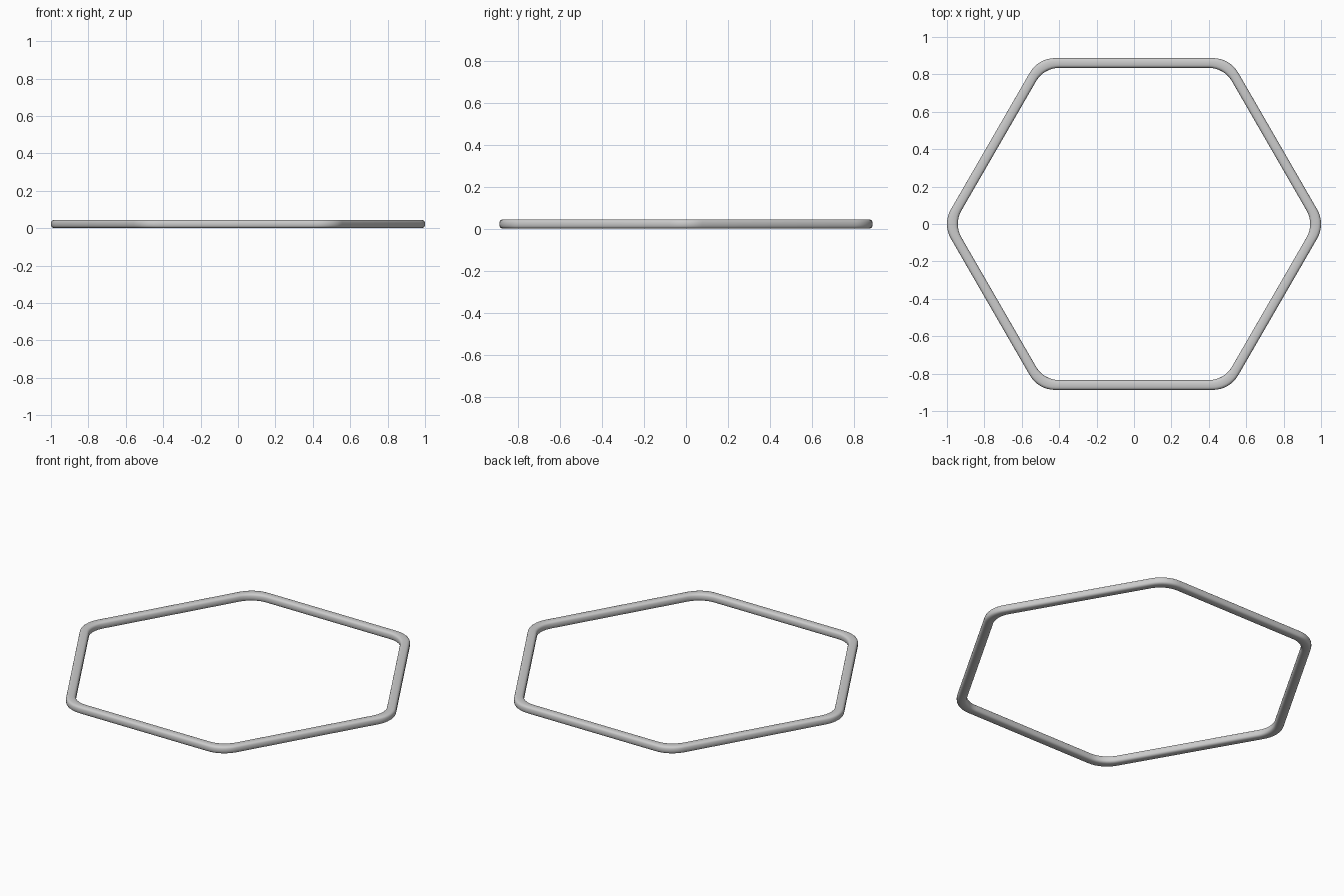
import bpy, bmesh
from math import cos, sin, pi, radians, copysign

if "Cube" in bpy.data.objects:
    bpy.data.objects.remove(bpy.data.objects["Cube"])

APOTHEM, HALF_W, HALF_H = 0.861, 0.026, 0.0225
SIDES, CORNER_STEPS, RING = 6, 8, 20


def soft_power(v, n=2 / 3):
    return copysign(abs(v) ** n, v)


def outline(offset):
    """Rounded hexagon, pushed outwards by offset."""
    r = 0.15 + 0.25 * offset
    centre = (APOTHEM + offset - r) / cos(pi / SIDES)
    pts = []
    for i in range(SIDES):
        a = 2 * pi * i / SIDES
        for k in range(CORNER_STEPS + 1):
            b = a + (k / CORNER_STEPS - 0.5) * 2 * pi / SIDES
            pts.append((centre * cos(a) + r * cos(b), centre * sin(a) + r * sin(b)))
    return pts


# Hexagonal rim: softly squared cross-section swept round the outline
bm = bmesh.new()
loops = []
for j in range(RING):
    t = 2 * pi * j / RING
    d = HALF_W * soft_power(cos(t))
    z = HALF_H * (1 + soft_power(sin(t)))
    loops.append([bm.verts.new((x, y, z)) for x, y in outline(d)])
n = len(loops[0])
for j in range(RING):
    a, b = loops[j], loops[(j + 1) % RING]
    for i in range(n):
        k = (i + 1) % n
        bm.faces.new((a[i], a[k], b[k], b[i]))
bmesh.ops.recalc_face_normals(bm, faces=bm.faces)
mesh = bpy.data.meshes.new("hexagonal_rim")
bm.to_mesh(mesh)
bm.free()
rim = bpy.data.objects.new("hexagonal_rim", mesh)
bpy.context.collection.objects.link(rim)
bpy.context.view_layer.objects.active = rim
rim.select_set(True)
bpy.ops.object.shade_smooth_by_angle(angle=radians(50))
